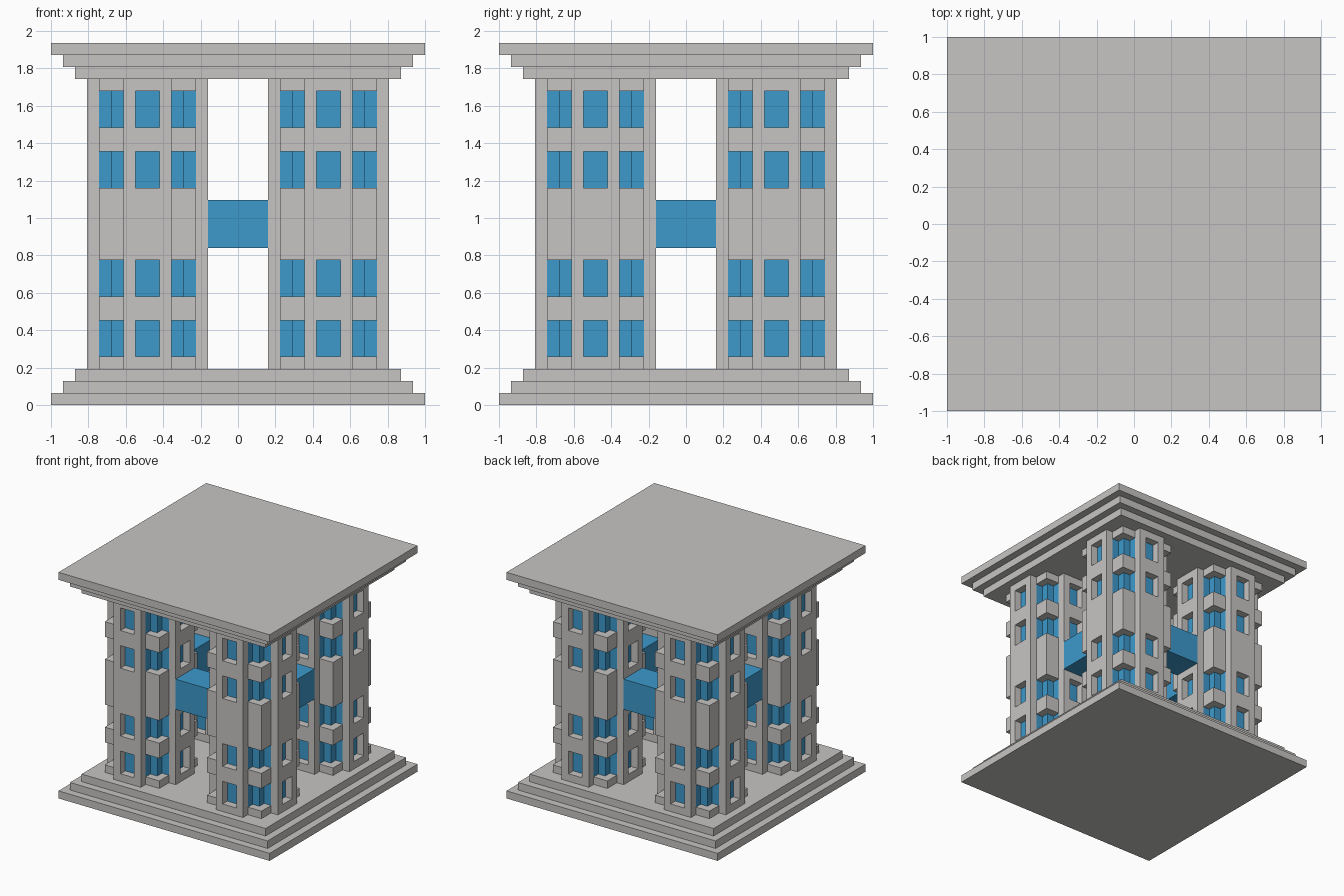
import bpy, bmesh
from mathutils import Matrix, Vector

if "Cube" in bpy.data.objects:
    bpy.data.objects.remove(bpy.data.objects["Cube"])

U = 2 / 31  # modelling module


def material(name, rgb):
    m = bpy.data.materials.new(name)
    m.diffuse_color = (*rgb, 1)
    m.use_nodes = True
    m.node_tree.nodes["Principled BSDF"].inputs["Base Color"].default_value = m.diffuse_color
    return m


STONE = material("warm grey stone", (0.57, 0.56, 0.55))
GLASS = material("blue glass", (0.045, 0.32, 0.60))


def finish(bm, name, mat):
    bmesh.ops.remove_doubles(bm, verts=bm.verts, dist=1e-5)
    bmesh.ops.recalc_face_normals(bm, faces=bm.faces)
    bm.transform(Matrix.Scale(U, 4))
    me = bpy.data.meshes.new(name)
    bm.to_mesh(me)
    bm.free()
    me.materials.append(mat)
    return me


def place(me, name, x=0, y=0):
    ob = bpy.data.objects.new(name, me)
    ob.location = (x * U, y * U, 0)
    bpy.context.collection.objects.link(ob)
    return ob


def add_box(bm, lo, hi):
    lo, hi = Vector(lo), Vector(hi)
    m = Matrix.Translation((lo + hi) / 2) @ Matrix.Diagonal((*(hi - lo), 1))
    bmesh.ops.create_cube(bm, size=1, matrix=m)


def box_mesh(name, lo, hi, mat):
    bm = bmesh.new()
    add_box(bm, lo, hi)
    return finish(bm, name, mat)


def extrude(bm, faces, vec):
    r = bmesh.ops.extrude_face_region(bm, geom=faces, use_keep_orig=True)
    vs = [g for g in r["geom"] if isinstance(g, bmesh.types.BMVert)]
    bmesh.ops.translate(bm, verts=vs, vec=vec)


# Stepped base and roof slabs
for i in range(3):
    h = 15.5 - i
    place(box_mesh("base_step", (-h, -h, i), (h, h, i + 1), STONE), f"base_step_{i + 1}")
    place(box_mesh("roof_step", (-h, -h, 29 - i), (h, h, 30 - i), STONE), f"roof_step_{i + 1}")

# Level heights: odd-numbered intervals are window storeys
LEVELS = [3, 4, 7, 9, 12, 18, 21, 23, 26, 27]
COLS = [-2, -1, 1, 2]

# Glass core: stepped cross profile
bm = bmesh.new()
pts = [(4, 2), (3, 2), (3, 3), (2, 3), (2, 4)]
ring = []
for k in range(4):
    ring += [bm.verts.new((x, y, 3)) for x, y in pts]
    pts = [(-y, x) for x, y in pts]
extrude(bm, [bm.faces.new(ring)], (0, 0, 24))
core = finish(bm, "glass_core", GLASS)

# Projecting piers with square window openings, one on each side of a tower
bm = bmesh.new()
for i in range(3):
    for j in range(len(LEVELS) - 1):
        if i == 1 and j % 2 == 1:
            continue
        x0, x1, z0, z1 = COLS[i], COLS[i + 1], LEVELS[j], LEVELS[j + 1]
        bm.faces.new([bm.verts.new(p) for p in
                      ((x0, -5, z0), (x1, -5, z0), (x1, -5, z1), (x0, -5, z1))])
bmesh.ops.remove_doubles(bm, verts=bm.verts, dist=1e-4)
extrude(bm, bm.faces[:], (0, 1, 0))
base_geom = bm.verts[:] + bm.edges[:] + bm.faces[:]
for k in range(1, 4):
    d = bmesh.ops.duplicate(bm, geom=base_geom)
    vs = [g for g in d["geom"] if isinstance(g, bmesh.types.BMVert)]
    bmesh.ops.rotate(bm, verts=vs, cent=(0, 0, 0),
                     matrix=Matrix.Rotation(k * 1.5707963268, 3, 'Z'))
piers = finish(bm, "window_piers", STONE)

# Corner bands between the corner windows
bm = bmesh.new()
for j in range(0, len(LEVELS) - 1, 2):
    for sx in (-3, 3):
        for sy in (-3, 3):
            add_box(bm, (sx - 1, sy - 1, LEVELS[j]), (sx + 1, sy + 1, LEVELS[j + 1]))
bands = finish(bm, "corner_bands", STONE)

# Four towers
for n, (x, y) in enumerate(((-7.5, -7.5), (7.5, -7.5), (7.5, 7.5), (-7.5, 7.5)), 1):
    for me in (core, piers, bands):
        place(me, f"tower_{n}_{me.name}", x, y)

# Glass bridges joining neighbouring towers
bx = box_mesh("bridge_x", (-2.5, -2, 13), (2.5, 2, 17), GLASS)
by = box_mesh("bridge_y", (-2, -2.5, 13), (2, 2.5, 17), GLASS)
for side, s in (("a", -7.5), ("b", 7.5)):
    place(bx, f"bridge_x_{side}", 0, s)
    place(by, f"bridge_y_{side}", s, 0)
